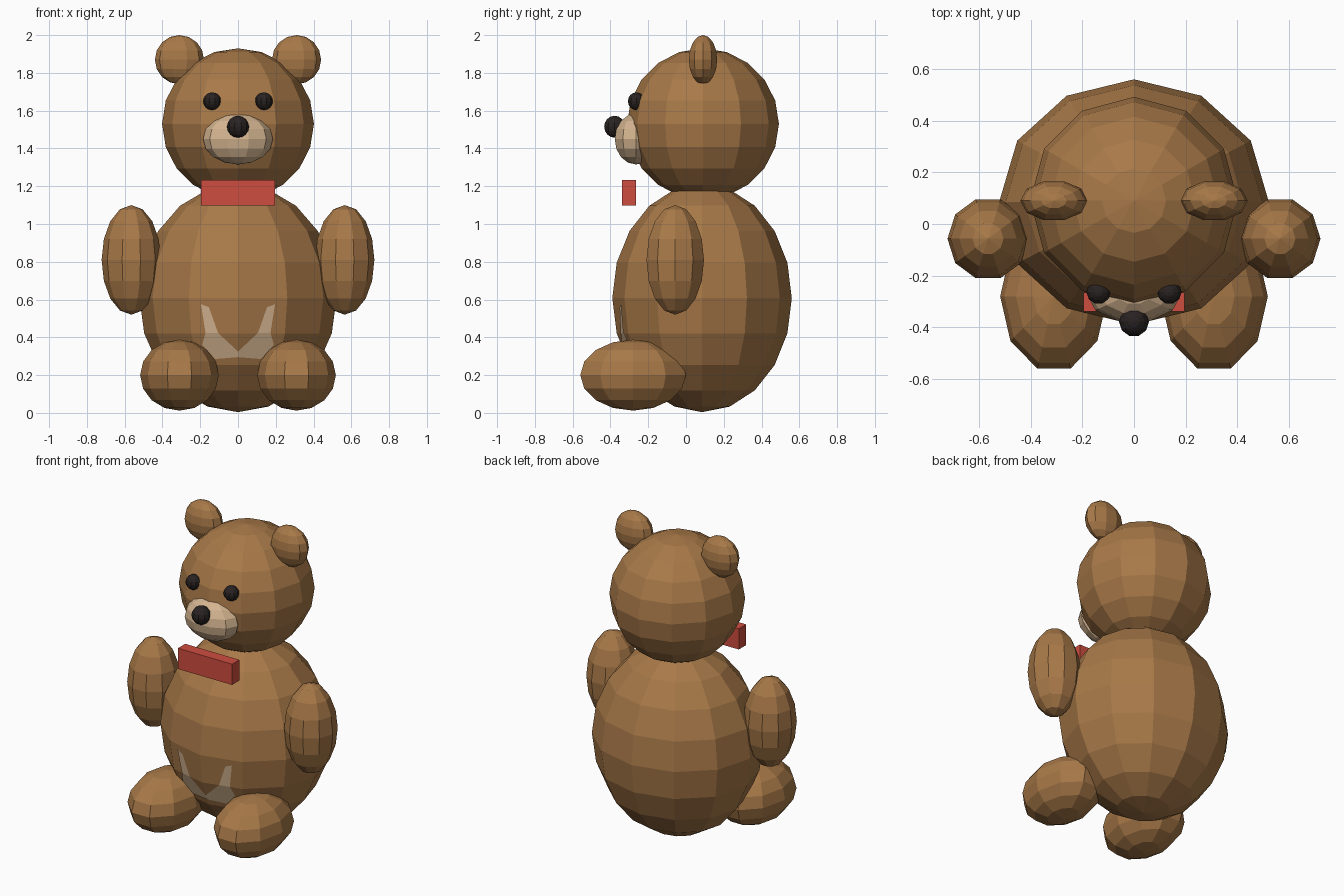
import bpy, bmesh, math

if "Cube" in bpy.data.objects:
    bpy.data.objects.remove(bpy.data.objects["Cube"])


def material(name, rgb):
    m = bpy.data.materials.new(name)
    m.diffuse_color = (*rgb, 1.0)
    m.use_nodes = True
    m.node_tree.nodes["Principled BSDF"].inputs["Base Color"].default_value = m.diffuse_color
    return m


FUR = material("brown_fur", (0.39, 0.19, 0.065))
CREAM = material("cream", (0.66, 0.46, 0.28))
DARK = material("near_black", (0.022, 0.016, 0.016))
RED = material("red", (0.62, 0.075, 0.05))


def finish(name, bm, mat):
    bmesh.ops.recalc_face_normals(bm, faces=bm.faces[:])
    me = bpy.data.meshes.new(name)
    bm.to_mesh(me)
    bm.free()
    me.materials.append(mat)
    ob = bpy.data.objects.new(name, me)
    bpy.context.collection.objects.link(ob)
    return ob


def ellipsoid(name, centre, radii, mat, segs=10, rings=8):
    """Flat-faced ellipsoid with upright poles and a corner on the +x axis."""
    bm = bmesh.new()
    grid = []
    for j in range(1, rings):
        p = math.pi * j / rings
        grid.append([bm.verts.new((math.sin(p) * math.cos(2 * math.pi * i / segs),
                                   math.sin(p) * math.sin(2 * math.pi * i / segs),
                                   math.cos(p))) for i in range(segs)])
    top, bottom = bm.verts.new((0, 0, 1)), bm.verts.new((0, 0, -1))
    for i in range(segs):
        k = (i + 1) % segs
        bm.faces.new((top, grid[0][i], grid[0][k]))
        bm.faces.new((bottom, grid[-1][k], grid[-1][i]))
        for a, b in zip(grid, grid[1:]):
            bm.faces.new((a[i], b[i], b[k], a[k]))
    for v in bm.verts:
        v.co = [c + r * q for c, r, q in zip(centre, radii, v.co)]
    return finish(name, bm, mat)


# Body and head
BODY_C, BODY_R = (0, 0.085, 0.608), (0.522, 0.475, 0.604)
ellipsoid("body", BODY_C, BODY_R, FUR, 12, 10)
ellipsoid("head", (0, 0.09, 1.53), (0.402, 0.402, 0.40), FUR, 12, 10)

# Paired parts
for side, s in (("left", -1), ("right", 1)):
    ellipsoid(side + "_ear", (s * 0.31, 0.09, 1.87), (0.13, 0.079, 0.13), FUR)
    ellipsoid(side + "_arm", (s * 0.565, -0.057, 0.81), (0.157, 0.16, 0.29), FUR)
    ellipsoid(side + "_leg", (s * 0.31, -0.28, 0.2), (0.208, 0.294, 0.188), FUR)
    ellipsoid(side + "_eye", (s * 0.137, -0.263, 1.65), (0.047, 0.047, 0.047), DARK)

# Face
ellipsoid("muzzle", (0, -0.265, 1.45), (0.185, 0.118, 0.135), CREAM)
ellipsoid("nose", (0, -0.378, 1.515), (0.058, 0.058, 0.058), DARK)

# Bow: plain block in front of the neck
bm = bmesh.new()
bmesh.ops.create_cube(bm, size=1)
for v in bm.verts:
    v.co = (v.co.x * 0.39, v.co.y * 0.075 - 0.302, v.co.z * 0.135 + 1.165)
finish("bow", bm, RED)


# Belly patch: thin panels lying on the front facets of the body
def belly_y(x, z):
    t = (BODY_C[2] - z) / BODY_R[2]
    k = int(math.asin(t) / (math.pi / 10))
    a, b = k * math.pi / 10, (k + 1) * math.pi / 10
    f = (t - math.sin(a)) / (math.sin(b) - math.sin(a))
    c = math.cos(a) + f * (math.cos(b) - math.cos(a))
    slope = BODY_R[1] * (1 - math.cos(math.pi / 6)) / (BODY_R[0] * 0.5)
    return BODY_C[1] - BODY_R[1] * c + slope * abs(x) - 0.005


SPIKE = [(0.196, 0.575), (0.154, 0.56), (0.106, 0.424), (0.172, 0.424)]
BAND = [(0.172, 0.424), (0.106, 0.424), (0, 0.325), (0, 0.295), (0.12, 0.285), (0.19, 0.36)]
bm = bmesh.new()
for s in (-1, 1):
    for panel in (SPIKE, BAND):
        pts = [bm.verts.new((s * x, belly_y(x, z), z)) for x, z in panel]
        bm.faces.new(pts if s < 0 else pts[::-1])
bmesh.ops.remove_doubles(bm, verts=bm.verts[:], dist=0.0005)
patch = finish("belly_patch", bm, CREAM)
if patch.data.polygons[0].normal.y > 0:
    patch.data.flip_normals()
